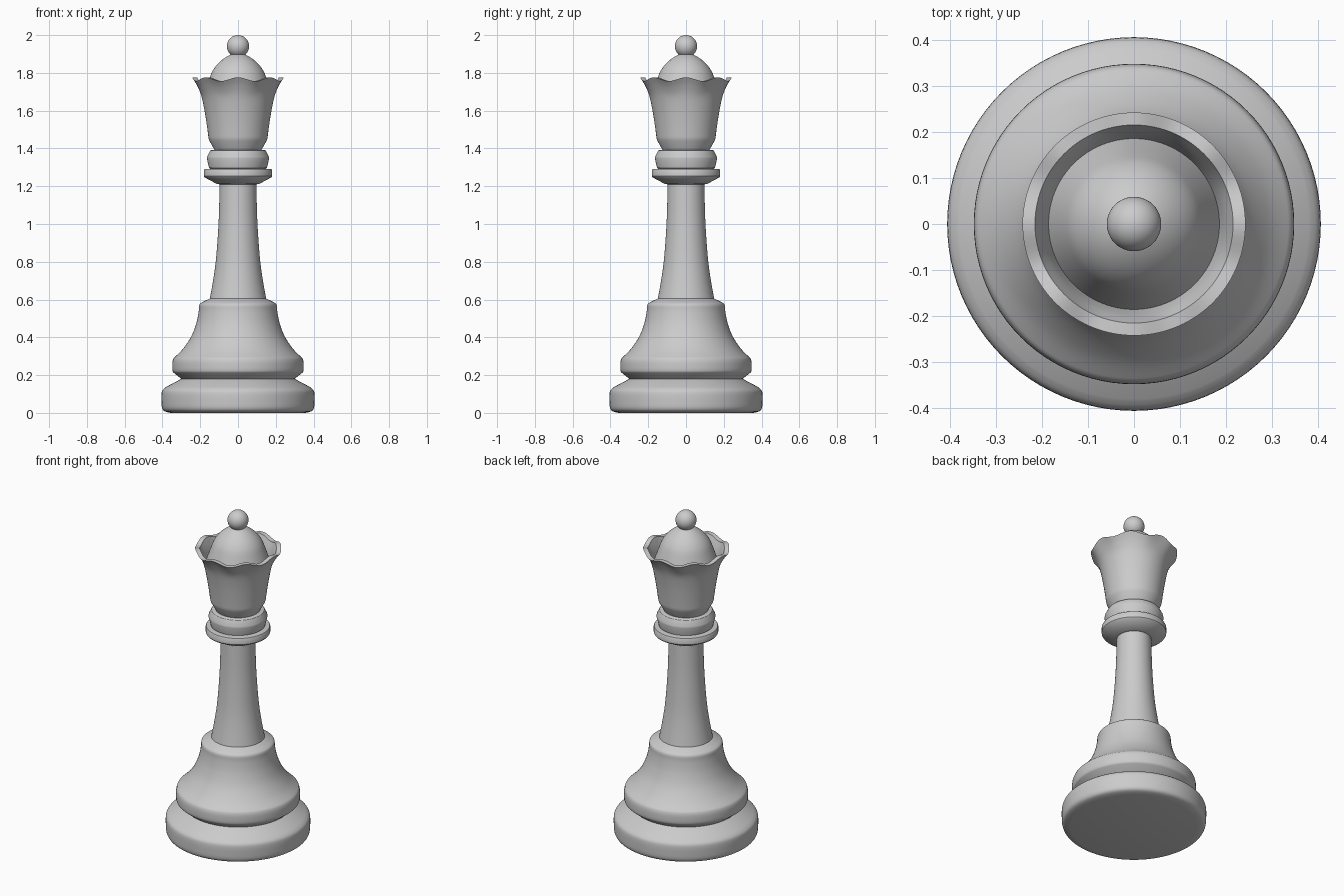
import bpy, bmesh, math

if "Cube" in bpy.data.objects:
    bpy.data.objects.remove(bpy.data.objects["Cube"])

SEG = 96


def curve(pts, n=5):
    """Smooth Catmull-Rom pass through profile points."""
    p = [pts[0]] + pts + [pts[-1]]
    out = [pts[0]]
    for i in range(1, len(p) - 2):
        for k in range(1, n + 1):
            t = k / n
            out.append(tuple(
                0.5 * (2 * b + (c - a) * t + (2 * a - 5 * b + 4 * c - d) * t**2
                       + (3 * b - a - 3 * c + d) * t**3)
                for a, b, c, d in zip(*p[i - 1:i + 3])))
    return out


def lathe(name, profile, lift=lambda a, z: 0.0):
    """Revolve (radius, z) points around the z axis, optionally lifting points."""
    bm = bmesh.new()
    rings = []
    for r, z in profile:
        ring = []
        for i in range(SEG):
            a = 2 * math.pi * i / SEG
            ring.append(bm.verts.new((r * math.cos(a), r * math.sin(a), z + lift(a, z))))
        rings.append(ring)
    for lo, hi in zip(rings, rings[1:]):
        for i in range(SEG):
            j = (i + 1) % SEG
            bm.faces.new((lo[i], lo[j], hi[j], hi[i]))
    bmesh.ops.remove_doubles(bm, verts=bm.verts, dist=1e-5)
    mesh = bpy.data.meshes.new(name)
    bm.to_mesh(mesh)
    bm.free()
    ob = bpy.data.objects.new(name, mesh)
    bpy.context.collection.objects.link(ob)
    finish(ob)
    return ob


def finish(ob):
    bpy.ops.object.select_all(action='DESELECT')
    ob.select_set(True)
    bpy.context.view_layer.objects.active = ob
    bpy.ops.object.shade_smooth_by_angle(angle=math.radians(32))


# foot disc
lathe("foot", [(0, 0), (0.355, 0)]
      + curve([(0.355, 0.0), (0.388, 0.008), (0.402, 0.025), (0.405, 0.06),
               (0.405, 0.10), (0.399, 0.121), (0.38, 0.138)], 3)
      + [(0.30, 0.18)])

# flared lower body
lathe("lower_body", [(0.30, 0.18)]
      + curve([(0.34, 0.212), (0.347, 0.225), (0.347, 0.27), (0.341, 0.29)], 3)
      + curve([(0.341, 0.29), (0.295, 0.335), (0.25, 0.40), (0.222, 0.47),
               (0.209, 0.53), (0.206, 0.565)])
      + curve([(0.206, 0.565), (0.202, 0.577), (0.19, 0.586)], 3)
      + [(0.15, 0.605)])

# tapered stem
lathe("stem", curve([(0.15, 0.60), (0.132, 0.70), (0.118, 0.80), (0.108, 0.92),
                     (0.101, 1.05), (0.097, 1.215)]))

# stacked collars
lathe("lower_collar", [(0.095, 1.21), (0.11, 1.211), (0.177, 1.247), (0.181, 1.253),
                       (0.181, 1.285), (0.178, 1.29), (0.145, 1.293)])
lathe("upper_collar", [(0.145, 1.293), (0.153, 1.297), (0.165, 1.347), (0.164, 1.356),
                       (0.148, 1.388), (0.143, 1.391), (0.105, 1.392)])


# crown cup with an eight-lobed rim
def scallop(a, z):
    w = max(0.0, (z - 1.67) / 0.095)
    return 0.01 * w * math.cos(8 * a)


lathe("crown", [(0.105, 1.39), (0.125, 1.393), (0.152, 1.442)]
      + curve([(0.156, 1.455), (0.166, 1.53), (0.179, 1.61), (0.195, 1.68),
               (0.218, 1.73), (0.242, 1.766)])
      + [(0.215, 1.766)]
      + curve([(0.215, 1.766), (0.198, 1.72), (0.185, 1.67)], 4), scallop)

# dome inside the crown
lathe("dome", curve([(0.186, 1.67), (0.172, 1.71), (0.153, 1.765), (0.136, 1.808),
                     (0.11, 1.845), (0.075, 1.876), (0.035, 1.898), (0.0, 1.905)], 3))

# ball on top
bpy.ops.mesh.primitive_uv_sphere_add(segments=48, ring_count=24, radius=0.059,
                                     location=(0, 0, 1.941))
ball = bpy.context.object
ball.name = "top_ball"
finish(ball)
